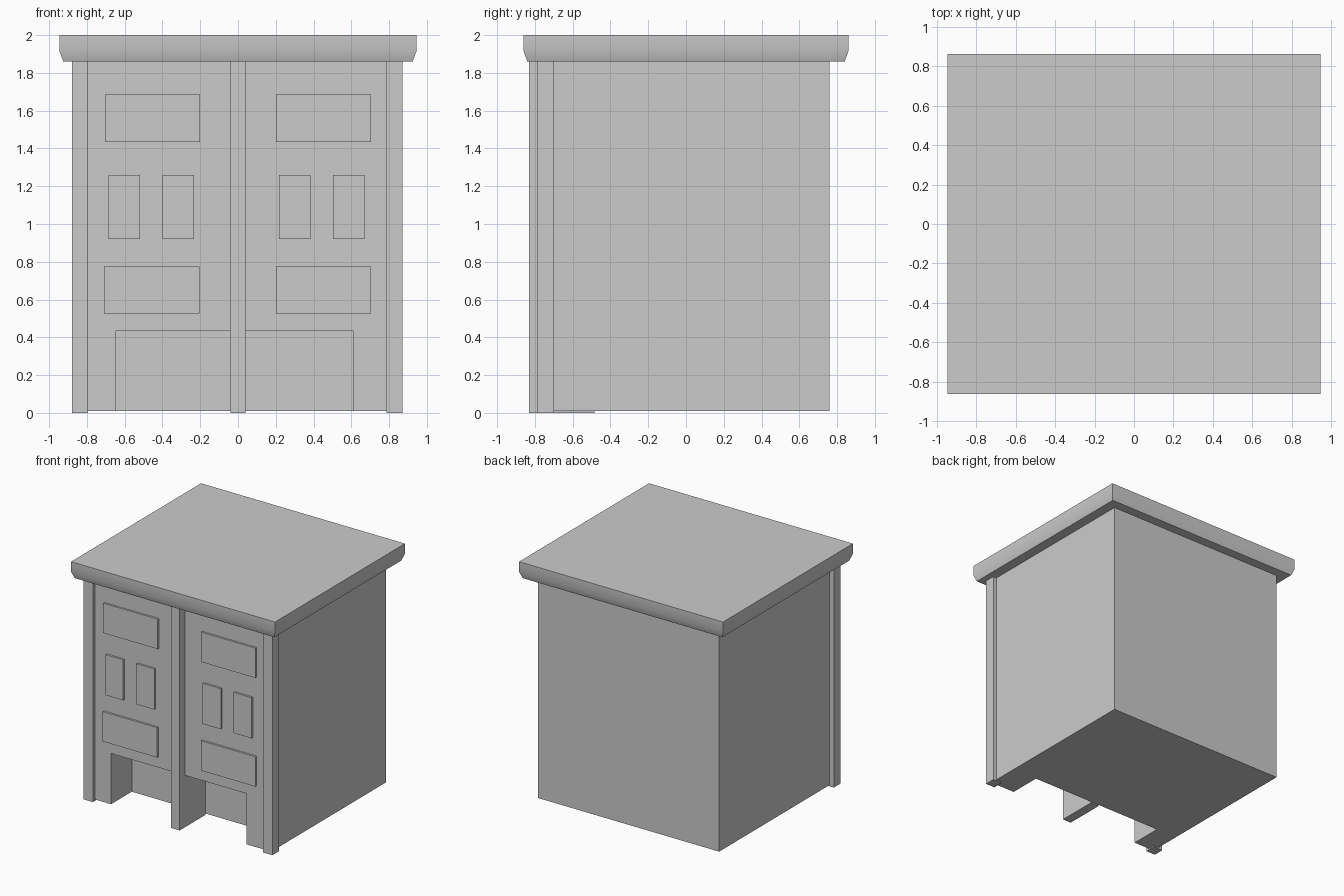
import bpy, bmesh, math

if "Cube" in bpy.data.objects:
    bpy.data.objects.remove(bpy.data.objects["Cube"])


def box(name, x, y, z):
    """Axis-aligned box from (min, max) ranges."""
    bm = bmesh.new()
    bmesh.ops.create_cube(bm, size=1)
    for v in bm.verts:
        v.co = [r[0] if c < 0 else r[1] for c, r in zip(v.co, (x, y, z))]
    mesh = bpy.data.meshes.new(name)
    bm.to_mesh(mesh)
    bm.free()
    obj = bpy.data.objects.new(name, mesh)
    bpy.context.collection.objects.link(obj)
    return obj


FRONT = -0.76      # front wall plane
EAVES = 1.86       # underside of the roof slab
RECESS = -0.485    # back wall of the ground-floor recess

# Main body with the ground-floor recess cut out
body = box("body", (-0.84, 0.84), (FRONT, 0.76), (0.01, EAVES))
cutter = box("recess_cutter", (-0.645, 0.61), (-1.0, RECESS), (-0.2, 0.435))
cutter.hide_render = True
cutter.hide_set(True)
cut = body.modifiers.new("recess", 'BOOLEAN')
cut.operation = 'DIFFERENCE'
cut.solver = 'EXACT'
cut.object = cutter

# Corner pilasters and the deep centre divider
box("left_pilaster", (-0.88, -0.793), (-0.79, -0.70), (0, EAVES))
box("right_pilaster", (0.785, 0.872), (-0.79, -0.70), (0, EAVES))
box("centre_divider", (-0.04, 0.04), (-0.83, RECESS), (0, EAVES))

# Raised window panels on both halves of the front
panels = {
    "left_top": (-0.705, -0.20, 1.435, 1.685),
    "left_outer": (-0.685, -0.52, 0.92, 1.26),
    "left_inner": (-0.40, -0.232, 0.92, 1.26),
    "left_bottom": (-0.71, -0.205, 0.525, 0.775),
    "right_top": (0.20, 0.705, 1.435, 1.685),
    "right_inner": (0.217, 0.385, 0.92, 1.26),
    "right_outer": (0.502, 0.67, 0.92, 1.26),
    "right_bottom": (0.20, 0.705, 0.525, 0.775),
}
for side, (x0, x1, z0, z1) in panels.items():
    box(side + "_window", (x0, x1), (-0.777, FRONT + 0.02), (z0, z1))

# Roof slab: stacked rings (inset, height) with a softly chamfered lower rim
bm = bmesh.new()
rings = []
for inset, z in ((0.02, EAVES), (0.0, 1.915), (0.0, 2.0)):
    hx, hy = 0.945 - inset, 0.86 - inset
    rings.append([bm.verts.new((sx * hx, sy * hy, z))
                  for sx, sy in ((-1, -1), (1, -1), (1, 1), (-1, 1))])
for low, high in zip(rings, rings[1:]):
    for i in range(4):
        j = (i + 1) % 4
        bm.faces.new((low[i], low[j], high[j], high[i]))
bm.faces.new(rings[0][::-1])
bm.faces.new(rings[-1])
mesh = bpy.data.meshes.new("roof")
bm.to_mesh(mesh)
bm.free()
roof = bpy.data.objects.new("roof", mesh)
bpy.context.collection.objects.link(roof)
bpy.context.view_layer.objects.active = roof
roof.select_set(True)
bpy.ops.object.shade_smooth_by_angle(angle=math.radians(30))
